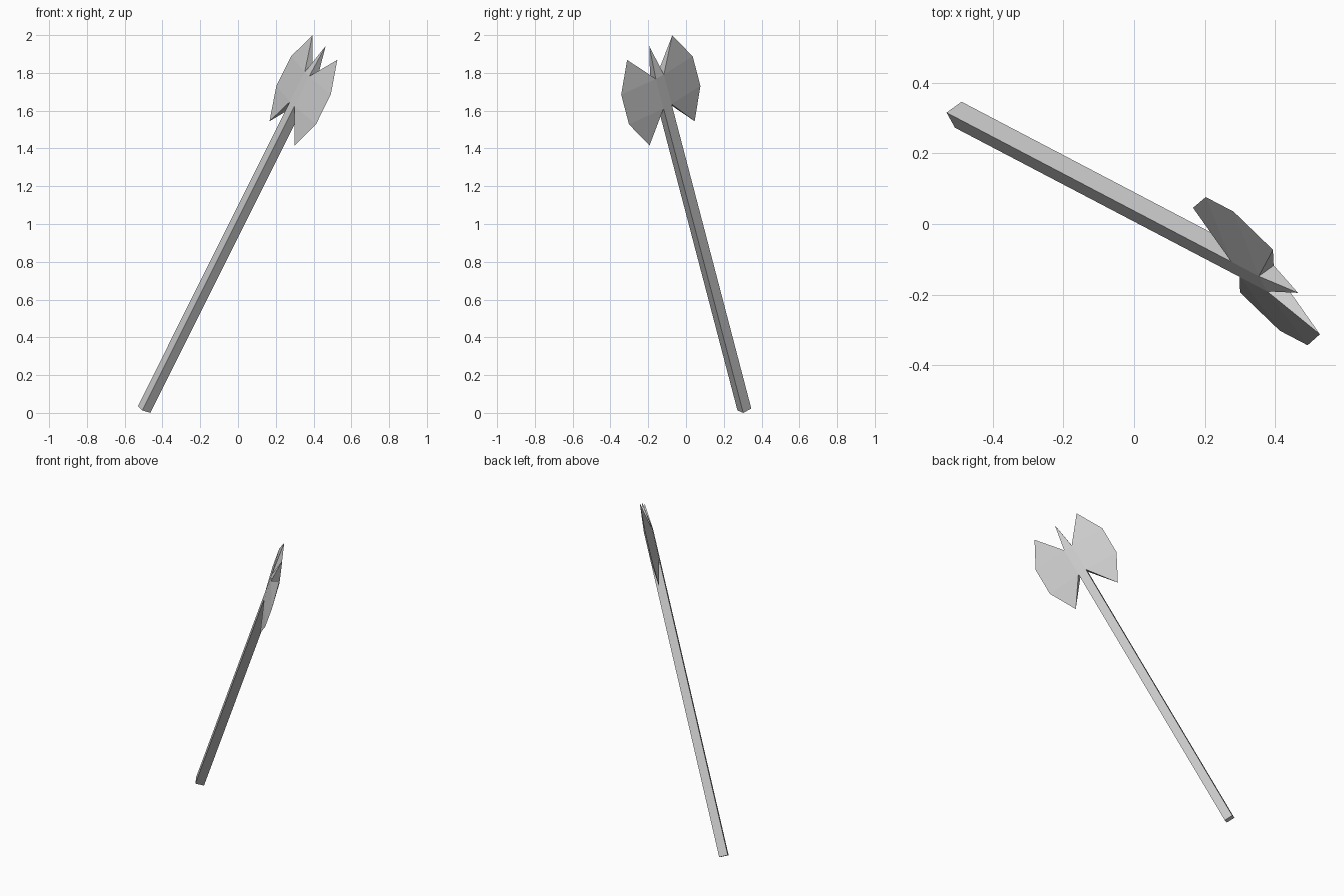
import bpy
from mathutils import Vector, Matrix

cube = bpy.data.objects.get("Cube")
if cube:
    bpy.data.objects.remove(cube, do_unlink=True)

# Single flat colour
grey = bpy.data.materials.new("plain_grey")
grey.use_nodes = True
colour = (0.6, 0.6, 0.6, 1)
grey.diffuse_color = colour
grey.node_tree.nodes["Principled BSDF"].inputs["Base Color"].default_value = colour

# Tilted frame: local x spans the blades, y is thickness, z runs up the handle
along = Vector((0.435, -0.228, 0.871)).normalized()
across = Vector((-0.439, 0.791, 0.426))
across = (across - along * across.dot(along)).normalized()
thick = along.cross(across)
frame = Matrix((across, thick, along)).transposed().to_4x4()
frame.translation = (-0.497, 0.309, 0.018)

HALF = 0.027                     # half width of the square handle
LOW, HIGH, TIP = 1.85, 2.03, 2.209


def make_part(name, verts, faces):
    mesh = bpy.data.meshes.new(name)
    mesh.from_pydata(verts, [], faces)
    mesh.materials.append(grey)
    obj = bpy.data.objects.new(name, mesh)
    bpy.context.collection.objects.link(obj)
    obj.matrix_world = frame
    return obj


def square(z):
    return [(x * HALF, y * HALF, z) for x, y in ((-1, -1), (1, -1), (1, 1), (-1, 1))]


# Square handle running up through the head
sides = [(i, (i + 1) % 4, (i + 1) % 4 + 4, i + 4) for i in range(4)]
make_part("handle", square(0) + square(HIGH), [(3, 2, 1, 0), (4, 5, 6, 7)] + sides)

# Pointed top spike
make_part("top_spike", square(HIGH) + [(0, 0, TIP)],
          [(3, 2, 1, 0)] + [(i, (i + 1) % 4, 4) for i in range(4)])

# Two wedge blades, thick at the handle and sharp at the cutting edge
edge = [(0.151, 2.199), (0.239, HIGH), (0.239, LOW), (0.151, 1.678)]
for name, side in (("back_blade", 1), ("front_blade", -1)):
    verts = [(side * HALF, y, z) for y in (-HALF, HALF) for z in (HIGH, LOW)]
    verts += [(side * x, 0, z) for x, z in edge]
    faces = [(0, 4, 5), (0, 5, 6, 1), (1, 6, 7),
             (2, 5, 4), (2, 3, 6, 5), (3, 7, 6),
             (0, 2, 4), (1, 7, 3), (0, 1, 3, 2)]
    if side > 0:
        faces = [f[::-1] for f in faces]
    make_part(name, verts, faces)
